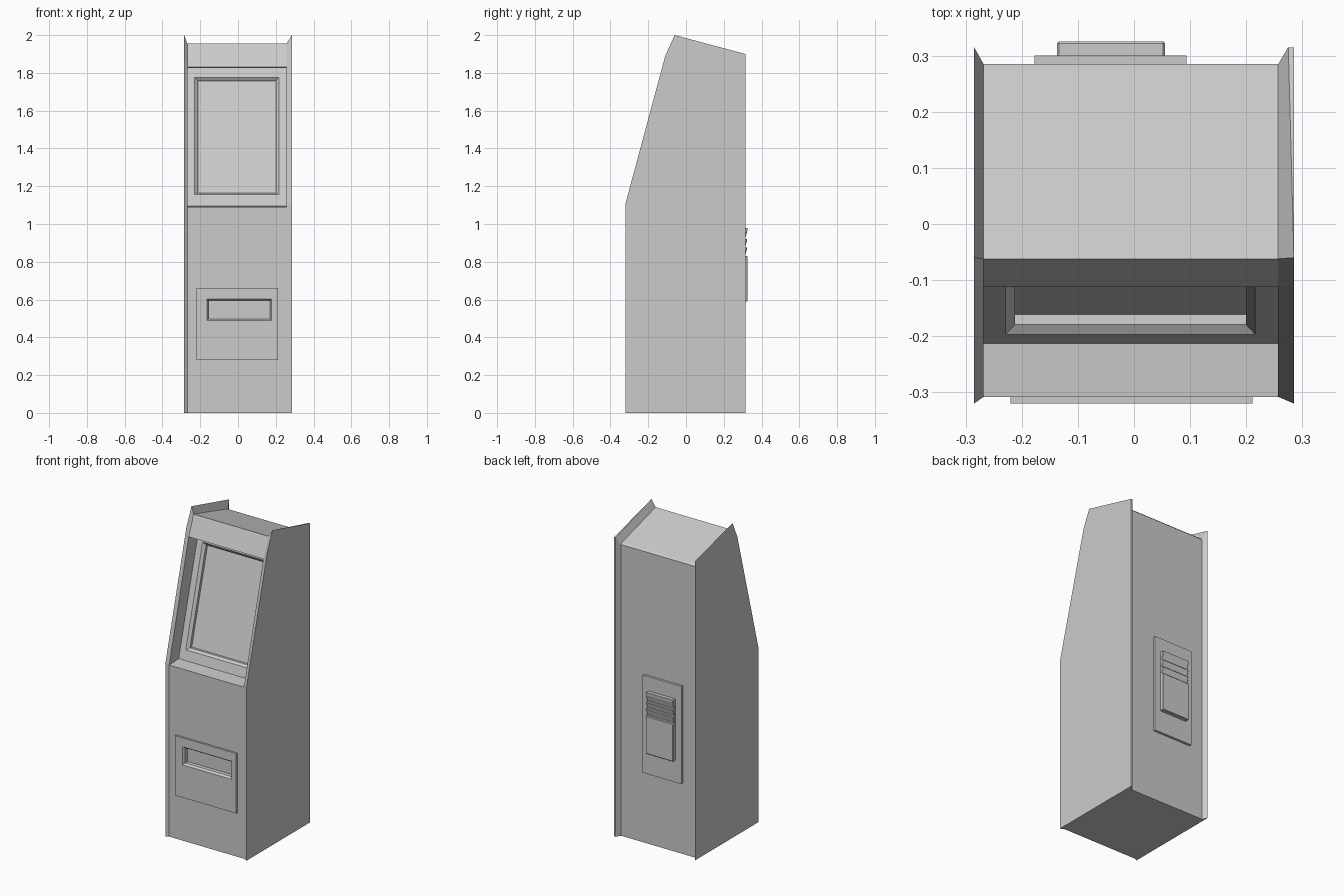
import bpy, bmesh
from mathutils import Vector

if "Cube" in bpy.data.objects:
    bpy.data.objects.remove(bpy.data.objects["Cube"])

XL, XR = -0.268, 0.257          # inner faces of the side panels
XO = 0.285                      # outer faces

# side profiles as (y, z): outer panel edge and the body edge it slopes in to
OUTER = [(-0.32, 0), (-0.32, 1.11), (-0.11, 1.89), (-0.06, 2.0), (0.315, 1.9), (0.315, 0)]
INNER = [(-0.308, 0), (-0.308, 1.09), (-0.112, 1.83), (-0.062, 1.955), (0.285, 1.85), (0.285, 0)]
SCREEN_LOW, SCREEN_TOP = (-0.213, 1.095), (-0.015, 1.825)
BACK_EDGE = (0.275, 1.86)       # small break at the rear of the roof


def to_object(name, bm):
    bmesh.ops.remove_doubles(bm, verts=bm.verts, dist=0.0004)
    bmesh.ops.recalc_face_normals(bm, faces=bm.faces)
    mesh = bpy.data.meshes.new(name)
    bm.to_mesh(mesh)
    bm.free()
    obj = bpy.data.objects.new(name, mesh)
    bpy.context.collection.objects.link(obj)
    return obj


def face(bm, points):
    return bm.faces.new([bm.verts.new(p) for p in points])


def at_x(x, profile):
    return [(x, y, z) for y, z in profile]


def stepped_panel(bm, low, high, inward, rings, cap=True):
    """Nested rectangles (x0, x1, z0, z1, depth) on the plane from low to high."""
    low, high, inward = Vector((0, *low)), Vector((0, *high)), Vector(inward).normalized()
    loops = []
    for x0, x1, z0, z1, depth in rings:
        loop = []
        for x, z in ((x0, z0), (x1, z0), (x1, z1), (x0, z1)):
            p = low.lerp(high, (z - low.z) / (high.z - low.z)) + inward * depth
            loop.append((x, p.y, p.z))
        loops.append(loop)
    for a, b in zip(loops, loops[1:]):
        for i in range(4):
            j = (i + 1) % 4
            face(bm, [a[i], a[j], b[j], b[i]])
    if cap:
        face(bm, loops[-1])


bm = bmesh.new()

# side panels: flat outside, sloped border, and walls beside the screen
for outer_x, border_x, inner_x in ((-XO, -XO, XL), (XO, 0.275, XR)):
    face(bm, at_x(outer_x, OUTER))
    rim = at_x(outer_x, OUTER[:4]) + at_x(border_x, OUTER[4:])
    if border_x != outer_x:
        face(bm, at_x(outer_x, OUTER[4:]) + at_x(border_x, OUTER[:3:-1]))
        face(bm, [rim[3], rim[4], (outer_x, *OUTER[4])])
    inner = at_x(inner_x, INNER)
    for i in range(5):
        points = [rim[i], rim[i + 1], inner[i + 1], inner[i]]
        if i == 3:
            points.insert(3, (inner_x, *BACK_EDGE))
        face(bm, points)
    face(bm, at_x(inner_x, [INNER[1], SCREEN_LOW, SCREEN_TOP, INNER[2]]))

# ledge, header and roof strips between the sides
for a, b in ((INNER[1], SCREEN_LOW), (SCREEN_TOP, INNER[2]), (INNER[2], INNER[3]),
             (INNER[3], BACK_EDGE), (BACK_EDGE, INNER[4])):
    face(bm, at_x(XL, [a, b]) + at_x(XR, [b, a]))

# underside
face(bm, [(-XO, -0.32, 0), (XL, -0.308, 0), (XR, -0.308, 0), (XO, -0.32, 0),
          (XO, 0.315, 0), (0.275, 0.315, 0), (XR, 0.285, 0), (XL, 0.285, 0), (-XO, 0.315, 0)])

# sloped screen with bevelled recess
stepped_panel(bm, SCREEN_LOW, SCREEN_TOP, (0, 0.73, -0.198), [
    (XL, XR, 1.095, 1.825, 0),
    (-0.229, 0.216, 1.155, 1.775, 0),
    (-0.212, 0.2, 1.169, 1.762, 0.014),
    (-0.212, 0.2, 1.172, 1.765, 0.032)])

# front with raised coin door and slot
stepped_panel(bm, INNER[0], INNER[1], (0, 1, 0), [
    (XL, XR, 0, 1.09, 0),
    (-0.22, 0.211, 0.28, 0.66, 0),
    (-0.22, 0.211, 0.28, 0.66, -0.012),
    (-0.165, 0.178, 0.488, 0.603, -0.012),
    (-0.156, 0.169, 0.498, 0.594, 0.0),
    (-0.156, 0.169, 0.498, 0.594, 0.025)])

# back with raised service plate
stepped_panel(bm, INNER[5], INNER[4], (0, -1, 0), [
    (XL, XR, 0, 1.85, 0),
    (-0.177, 0.094, 0.45, 1.07, 0),
    (-0.177, 0.094, 0.45, 1.07, -0.015)])
to_object("cabinet", bm)

# louvred vent cover: saw-tooth profile extruded across
profile = [(0.295, 0.59), (0.325, 0.59), (0.325, 0.83)]
for k in range(3):
    z = 0.83 + k * 0.045
    profile += [(0.313, z + 0.002), (0.325, z + 0.045)]
profile += [(0.325, 0.98), (0.295, 0.98)]
bm = bmesh.new()
side = face(bm, at_x(-0.137, profile))
out = bmesh.ops.extrude_face_region(bm, geom=[side], use_keep_orig=True)
moved = [v for v in out["geom"] if isinstance(v, bmesh.types.BMVert)]
bmesh.ops.translate(bm, verts=moved, vec=(0.192, 0, 0))
vent = to_object("vent_cover", bm)
bevel = vent.modifiers.new("edge", 'BEVEL')
bevel.width = 0.003
bevel.segments = 1
